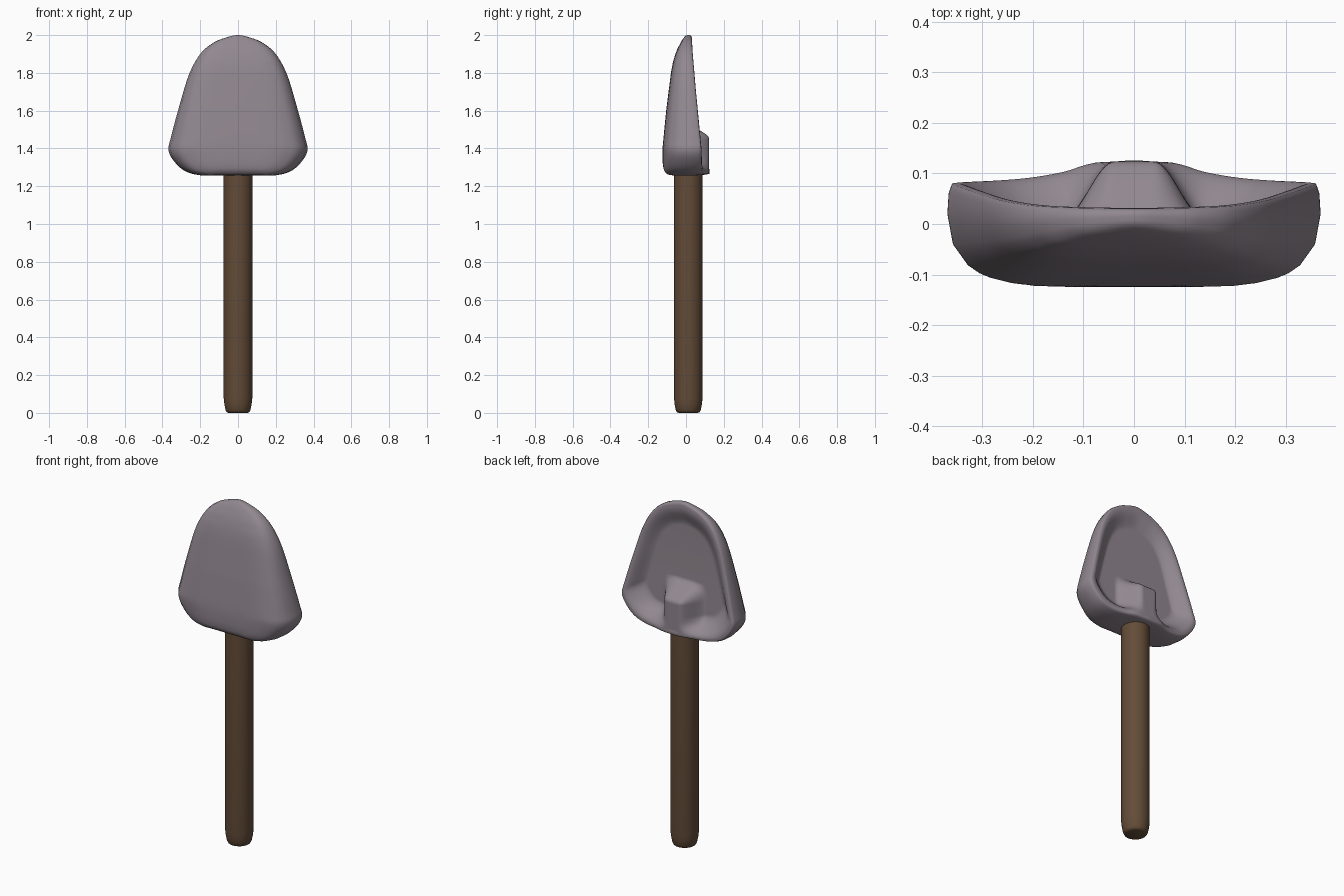
import bpy, bmesh, math
from mathutils import Vector

if "Cube" in bpy.data.objects:
    bpy.data.objects.remove(bpy.data.objects["Cube"])


def material(name, rgb):
    m = bpy.data.materials.new(name)
    m.diffuse_color = (*rgb, 1)
    m.use_nodes = True
    m.node_tree.nodes["Principled BSDF"].inputs["Base Color"].default_value = m.diffuse_color
    return m


def lerp_table(table, v):
    for (a, ya), (b, yb) in zip(table, table[1:]):
        if v <= b:
            f = max(0.0, (v - a) / (b - a))
            return ya + (yb - ya) * f
    return table[-1][1]


def smooth(a, b, v):
    f = min(1.0, max(0.0, (v - a) / (b - a)))
    return f * f * (3 - 2 * f)


def make_object(name, bm, mat, angle):
    bmesh.ops.recalc_face_normals(bm, faces=bm.faces)
    me = bpy.data.meshes.new(name)
    bm.to_mesh(me)
    bm.free()
    me.materials.append(mat)
    ob = bpy.data.objects.new(name, me)
    bpy.context.collection.objects.link(ob)
    bpy.ops.object.select_all(action='DESELECT')
    ob.select_set(True)
    bpy.context.view_layer.objects.active = ob
    bpy.ops.object.shade_smooth_by_angle(angle=math.radians(angle))
    return ob


def stack_rings(bm, rings, cap_a, cap_b):
    loops = [[bm.verts.new(p) for p in r] for r in rings]
    n = len(loops[0])
    for a, b in zip(loops, loops[1:]):
        for i in range(n):
            bm.faces.new((a[i], a[(i + 1) % n], b[(i + 1) % n], b[i]))
    for loop, tip in ((loops[0], cap_a), (loops[-1], cap_b)):
        c = bm.verts.new(tip)
        for i in range(n):
            bm.faces.new((loop[i], loop[(i + 1) % n], c))


metal = material("grey metal", (0.285, 0.245, 0.28))
wood = material("brown wood", (0.125, 0.072, 0.039))

# Blade outline: half profile, smoothed and mirrored
half = [(0, 1.257), (.1, 1.257), (.2, 1.258), (.28, 1.28), (.337, 1.33), (.368, 1.39),
        (.355, 1.46), (.312, 1.62), (.26, 1.79), (.2, 1.9), (.13, 1.96), (.06, 1.988), (0, 2.0)]
ext = [(-.1, 1.257)] + half + [(-.06, 1.988)]
right = []
for i in range(1, len(ext) - 2):
    p0, p1, p2, p3 = (Vector(ext[i + k]) for k in (-1, 0, 1, 2))
    for s in range(6):
        t = s / 6
        right.append(0.5 * (2 * p1 + (p2 - p0) * t + (2 * p0 - 5 * p1 + 4 * p2 - p3) * t * t
                            + (3 * p1 - p0 - 3 * p2 + p3) * t ** 3))
outline = right + [Vector((0, 2.0))] + [Vector((-p.x, p.y)) for p in reversed(right[1:])]

CZ = 1.6
front_y = [(1.26, -.126), (1.4, -.125), (1.6, -.105), (1.8, -.08), (1.86, -.069), (1.92, -.05),
           (1.97, -.026), (2.0, -.008)]
back_y = [(1.26, .085), (1.4, .082), (1.7, .053), (1.9, .036), (2.0, .03)]
front_depth = [(0, 0), (.4, .003), (.55, .013), (.66, .04), (.77, .09), (.83, .135), (.89, .21),
               (.97, .41), (1, .7)]
rim_depth = [(.94, 1), (.975, .99), (.993, .9), (1, .7)]
FLOOR = .66


def blade_point(p, t, back):
    sz = t if back else 1 - (1 - t) ** 2.2
    x, z = p.x * t, CZ + (p.y - CZ) * sz
    yf, yb = lerp_table(front_y, z), lerp_table(back_y, z)
    if not back:
        h = lerp_table(front_depth, t)
    elif t > .94:
        h = lerp_table(rim_depth, t)
    else:
        h = FLOOR + (1 - FLOOR) * smooth(.66, .94, t)
    y = yf + (yb - yf) * h
    if back:
        # raised middle of the lower lip, and the socket bump over the handle
        low = 1 - smooth(1.34, 1.45, z)
        y += .041 * math.exp(-(x / .155) ** 2) * low * smooth(.75, 1, h)
        bump = (1 - smooth(.04, .14, abs(x))) * (1 - smooth(1.45, 1.55, z)) * (1 - smooth(.95, .99, t))
        y += max(0, .123 - y) * bump
    return (x, y, z)


# Blade: rings from front centre, around the rim, into the scooped back
front_t = [.06, .14, .22, .3, .4, .48, .55, .62, .66, .7, .77, .83, .89, .93, .97, .99]
back_t = [1, .993, .985, .975, .962, .95, .935, .92, .9, .88, .855, .83, .8, .77, .735, .7] + \
         [.68 - .02 * i for i in range(33)]
rings = [[blade_point(p, t, False) for p in outline] for t in front_t]
rings += [[blade_point(p, t, True) for p in outline] for t in back_t]
bm = bmesh.new()
c = Vector((0, CZ))
stack_rings(bm, rings, blade_point(c, 0, False), blade_point(c, 0, True))
make_object("shovel_blade", bm, metal, 80)

# Handle: round shaft with a bevelled foot
bm = bmesh.new()
prof = [(.05, 0), (.06, .004), (.066, .015), (.072, .045), (.076, .08), (.076, 1.40)]
shaft = [[(r * math.cos(2 * math.pi * i / 32), .012 + r * math.sin(2 * math.pi * i / 32), z)
          for i in range(32)] for r, z in prof]
stack_rings(bm, shaft, (0, .012, 0), (0, .012, 1.40))
make_object("handle", bm, wood, 50)
